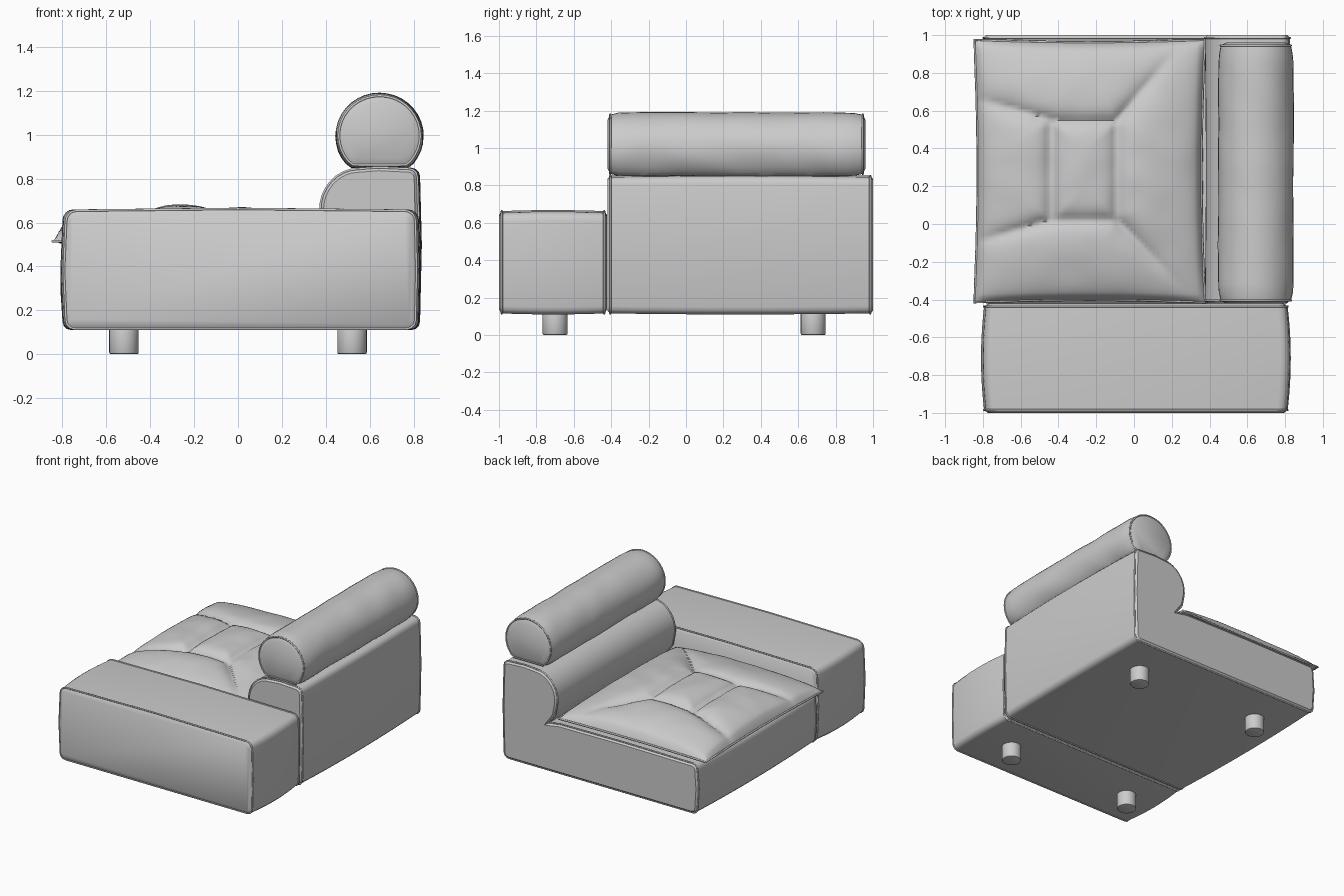
import bpy, bmesh, math
from mathutils import Vector, noise

if "Cube" in bpy.data.objects:
    bpy.data.objects.remove(bpy.data.objects["Cube"])

fabric = bpy.data.materials.new("grey_fabric")
fabric.use_nodes = True
fabric.diffuse_color = (0.6, 0.6, 0.6, 1)
fabric.node_tree.nodes["Principled BSDF"].inputs["Base Color"].default_value = (0.6, 0.6, 0.6, 1)


def finish(name, bm, angle=40):
    """Turn a bmesh into a smooth shaded object."""
    bmesh.ops.recalc_face_normals(bm, faces=bm.faces)
    mesh = bpy.data.meshes.new(name)
    bm.to_mesh(mesh)
    bm.free()
    mesh.materials.append(fabric)
    obj = bpy.data.objects.new(name, mesh)
    bpy.context.collection.objects.link(obj)
    bpy.ops.object.select_all(action='DESELECT')
    obj.select_set(True)
    bpy.context.view_layer.objects.active = obj
    bpy.ops.object.shade_smooth_by_angle(angle=math.radians(angle))
    return obj


def piping(name, points, radius=0.006):
    """Closed cord running along a seam."""
    curve = bpy.data.curves.new(name, 'CURVE')
    curve.dimensions = '3D'
    curve.bevel_depth = radius
    curve.bevel_resolution = 1
    spline = curve.splines.new('POLY')
    spline.points.add(len(points) - 1)
    for p, co in zip(spline.points, points):
        p.co = (*co, 1)
    spline.use_cyclic_u = True
    obj = bpy.data.objects.new(name, curve)
    curve.materials.append(fabric)
    bpy.context.collection.objects.link(obj)
    bpy.ops.object.select_all(action='DESELECT')
    obj.select_set(True)
    bpy.context.view_layer.objects.active = obj
    bpy.ops.object.convert(target='MESH')


def loft(name, profile, y0, y1, rings=10, belly=0.02, power=2, wrinkle=0.0, cap=0.02):
    """Stuffed block: an x-z profile run along y, narrower at its padded ends."""
    cx = (min(p[0] for p in profile) + max(p[0] for p in profile)) / 2
    cz = (min(p[1] for p in profile) + max(p[1] for p in profile)) / 2
    bm = bmesh.new()
    rows = []
    for i in range(rings + 1):
        t = i / rings
        s = 1 - belly * abs(2 * t - 1) ** power
        row = []
        for x, z in profile:
            y = y0 + (y1 - y0) * t
            k = s
            if wrinkle and 0 < i < rings:
                k += wrinkle * noise.noise(Vector((x * 7 + y * 3, y * 5, z * 7)))
            row.append(bm.verts.new((cx + (x - cx) * k, y, cz + (z - cz) * k)))
        rows.append(row)
    n = len(profile)
    for a, b in zip(rows, rows[1:]):
        for j in range(n):
            bm.faces.new((a[j], a[(j + 1) % n], b[(j + 1) % n], b[j]))
    caps = [bm.faces.new(rows[0]), bm.faces.new(rows[-1])]
    bmesh.ops.recalc_face_normals(bm, faces=bm.faces)
    seams = [[v.co.copy() for v in row] for row in (rows[0], rows[-1])]
    bmesh.ops.inset_region(bm, faces=caps, thickness=cap, depth=0.015, use_even_offset=True)
    finish(name, bm)
    for side, seam in zip(("front", "back"), seams):
        piping(f"{name}_{side}_piping", seam)


def arc(cx, cz, rx, rz, start, end, steps):
    angles = [math.radians(start + (end - start) * i / steps) for i in range(steps + 1)]
    return [(cx + rx * math.cos(a), cz + rz * math.sin(a)) for a in angles]


# Side block, lower than the backrest
arm = (arc(0.785, 0.15, 0.04, 0.04, -90, 0, 3) + [(0.83, 0.38)]
       + arc(0.775, 0.61, 0.05, 0.05, 0, 90, 4) + [(0, 0.668)]
       + arc(-0.75, 0.61, 0.05, 0.05, 90, 180, 4) + [(-0.81, 0.38)]
       + arc(-0.76, 0.15, 0.04, 0.04, 180, 270, 3))
loft("side_block", arm, -0.985, -0.437)

# Seat and rolled backrest in one profile
body = (arc(0.79, 0.15, 0.04, 0.04, -90, 0, 3) + [(0.838, 0.5)]
        + arc(0.79, 0.81, 0.04, 0.04, 0, 90, 3) + [(0.65, 0.857)]
        + arc(0.56, 0.66, 0.18, 0.19, 90, 195, 9)
        + [(0.40, 0.54), (0.45, 0.47), (0.36, 0.485), (-0.2, 0.49)]
        + arc(-0.76, 0.445, 0.04, 0.04, 90, 180, 3) + [(-0.81, 0.3)]
        + arc(-0.76, 0.15, 0.04, 0.04, 180, 270, 3))
loft("seat_and_backrest", body, -0.405, 0.985, rings=14, belly=0.015, cap=0.015)

# Bolster resting on the backrest, flattened underneath
bolster = [(x, max(z, 0.85)) for x, z in arc(0.645, 0.995, 0.2, 0.195, 0, 350, 35)]
loft("bolster", bolster, -0.405, 0.945, rings=32, belly=0.07, power=20, wrinkle=0.025, cap=0.03)

# Tufted seat cushion: creases fade from each tuft outwards
L, R, N, F = -0.44, -0.09, 0.02, 0.55
creases = [((L, N), (L, F), 0.06, 0.06), ((R, N), (R, F), 0.05, 0.05),
           ((L, N), (R, N), 0.05, 0.05), ((L, F), (R, F), 0.05, 0.05),
           ((L, N), (-0.82, -0.09), 0.06, 0.03), ((L, F), (-0.82, 0.66), 0.06, 0.03),
           ((R, N), (0.28, -0.36), 0.06, 0.01), ((R, F), (0.22, 0.92), 0.06, 0.01)]


def crease_depth(p):
    deepest = 0
    for a, b, da, db in creases:
        a, b = Vector(a), Vector(b)
        t = max(0, min(1, (p - a).dot(b - a) / (b - a).length_squared))
        d = (p - a.lerp(b, t)).length
        deepest = max(deepest, (da + (db - da) * t) * math.exp(-d / 0.045))
    return deepest


bm = bmesh.new()
for top in (True, False):
    made = bmesh.ops.create_grid(bm, x_segments=60, y_segments=66, size=1)["verts"]
    for v in made:
        u, w = v.co.x, v.co.y
        x = -0.235 + 0.61 * u * (1 - 0.03 * (1 - w * w))
        y = 0.28 + 0.695 * w * (1 - 0.02 * (1 - u * u))
        puff = (max(0, 1 - u * u) * max(0, 1 - w * w)) ** 0.38
        z = 0.515
        if top:
            bump = 0.008 * noise.noise(Vector((x * 6, y * 6, 0)))
            z += puff * (0.168 + bump) - crease_depth(Vector((x, y))) * min(1, puff * 1.5)
        else:
            z -= 0.03 * puff
        v.co = (x, y, z)
bmesh.ops.remove_doubles(bm, verts=bm.verts, dist=0.0005)
finish("seat_cushion", bm, 60)

# Cord around the cushion edge
edge = []
for sx, sy, dx, dy in ((-1, -1, 1, 0), (1, -1, 0, 1), (1, 1, -1, 0), (-1, 1, 0, -1)):
    for i in range(10):
        u, w = sx + dx * i / 5, sy + dy * i / 5
        edge.append((-0.235 + 0.61 * u * (1 - 0.03 * (1 - w * w)),
                     0.28 + 0.695 * w * (1 - 0.02 * (1 - u * u)), 0.515))
piping("cushion_piping", edge, 0.007)

# Four round feet
for side, x in (("right", -0.52), ("left", 0.52)):
    for end, y in (("front", -0.7), ("back", 0.68)):
        bm = bmesh.new()
        bmesh.ops.create_cone(bm, cap_ends=True, segments=24, radius1=0.067, radius2=0.067, depth=0.13)
        bmesh.ops.translate(bm, verts=bm.verts, vec=(x, y, 0.065))
        rims = [e for e in bm.edges if abs(e.verts[0].co.z - e.verts[1].co.z) < 0.001]
        bmesh.ops.bevel(bm, geom=rims, offset=0.008, segments=2, profile=0.5, affect='EDGES')
        finish(f"{end}_{side}_foot", bm)
